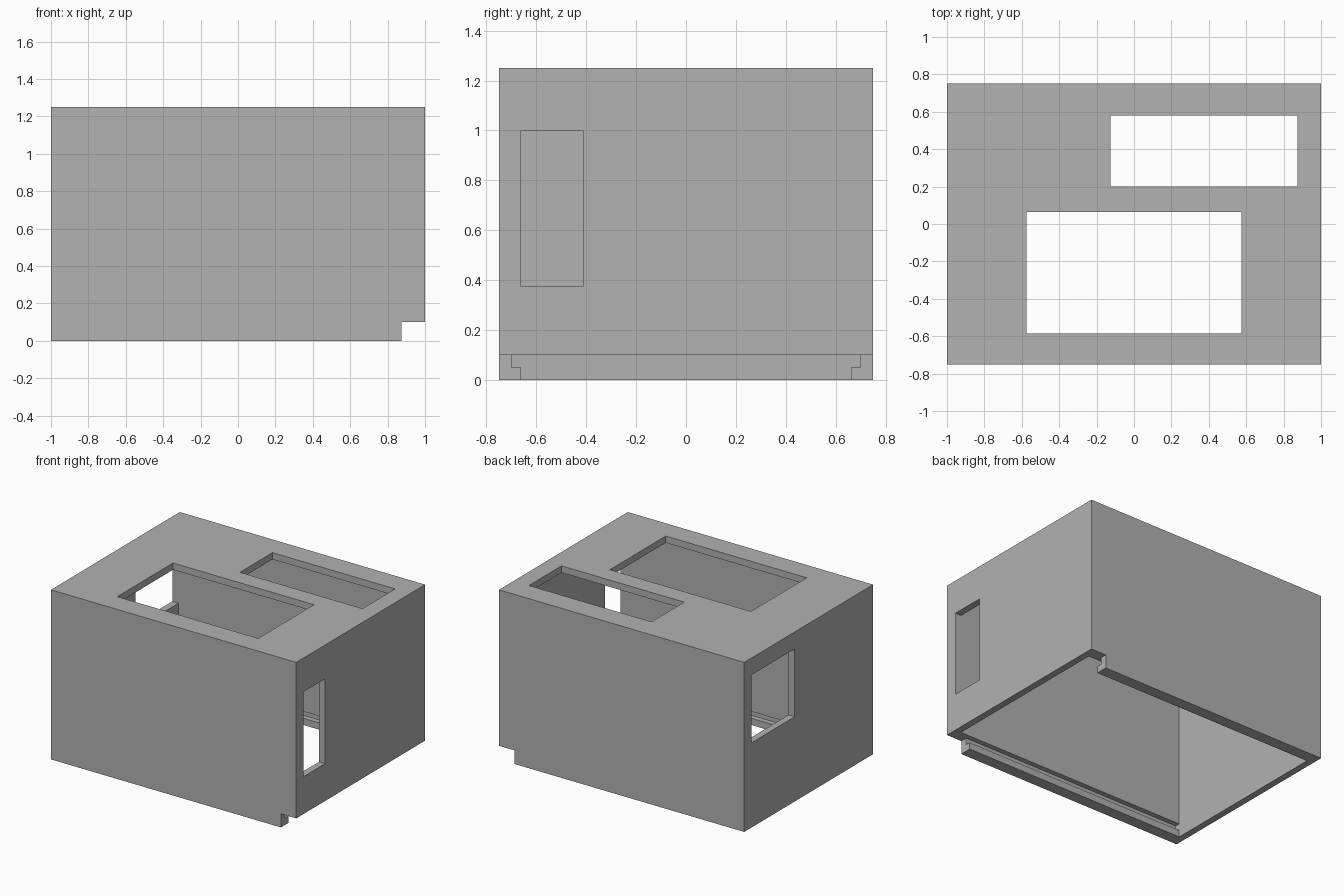
import bpy

default = bpy.data.objects.get("Cube")
if default:
    bpy.data.objects.remove(default, do_unlink=True)

# One flat grey
GREY = (0.445, 0.445, 0.445, 1.0)
grey = bpy.data.materials.new("plain_grey")
grey.use_nodes = True
grey.diffuse_color = GREY
grey.node_tree.nodes["Principled BSDF"].inputs["Base Color"].default_value = GREY


def box(name, x, y, z):
    """Box spanning the given (low, high) ranges."""
    spans = (x, y, z)
    bpy.ops.mesh.primitive_cube_add(size=1, location=[(a + b) / 2 for a, b in spans])
    obj = bpy.context.object
    obj.name = name
    obj.scale = [b - a for a, b in spans]
    bpy.ops.object.transform_apply(location=True, rotation=False, scale=True)
    obj.data.materials.append(grey)
    return obj


def cut(target, name, x, y, z):
    """Subtract a box from the target and discard the cutter."""
    cutter = box(name, x, y, z)
    cutter.hide_render = True
    mod = target.modifiers.new(name, "BOOLEAN")
    mod.operation = "DIFFERENCE"
    mod.solver = "EXACT"
    mod.object = cutter
    bpy.context.view_layer.objects.active = target
    bpy.ops.object.modifier_apply(modifier=mod.name)
    bpy.data.objects.remove(cutter, do_unlink=True)


IN_X, IN_Y = 0.95, 0.6625   # inner faces of the walls
TOP, ROOF = 1.25, 1.2       # outer and inner face of the roof

case = box("enclosure_shell", (-1, 1), (-0.75, 0.75), (0, TOP))

# Open-bottomed interior
cut(case, "cavity", (-IN_X, IN_X), (-IN_Y, IN_Y), (-0.2, ROOF))
# Grooves for a sliding base panel, and the notch it slides in through
cut(case, "panel_groove", (-IN_X, 1.1), (-0.7, 0.7), (0.05, 0.1))
cut(case, "panel_notch", (0.875, 1.2), (-0.9, 0.9), (-0.2, 0.1))
# Roof openings
cut(case, "large_roof_opening", (-0.575, 0.575), (-0.585, 0.065), (1.1, 1.4))
cut(case, "small_roof_opening", (-0.125, 0.875), (0.2, 0.58), (1.1, 1.4))
# Side openings, flush with the inner faces of the front and back walls
cut(case, "left_side_opening", (0.9, 1.1), (-IN_Y, -0.4125), (0.375, 1.0))
cut(case, "right_side_opening", (-1.1, -0.9), (0.1625, IN_Y), (0.625, 1.125))
